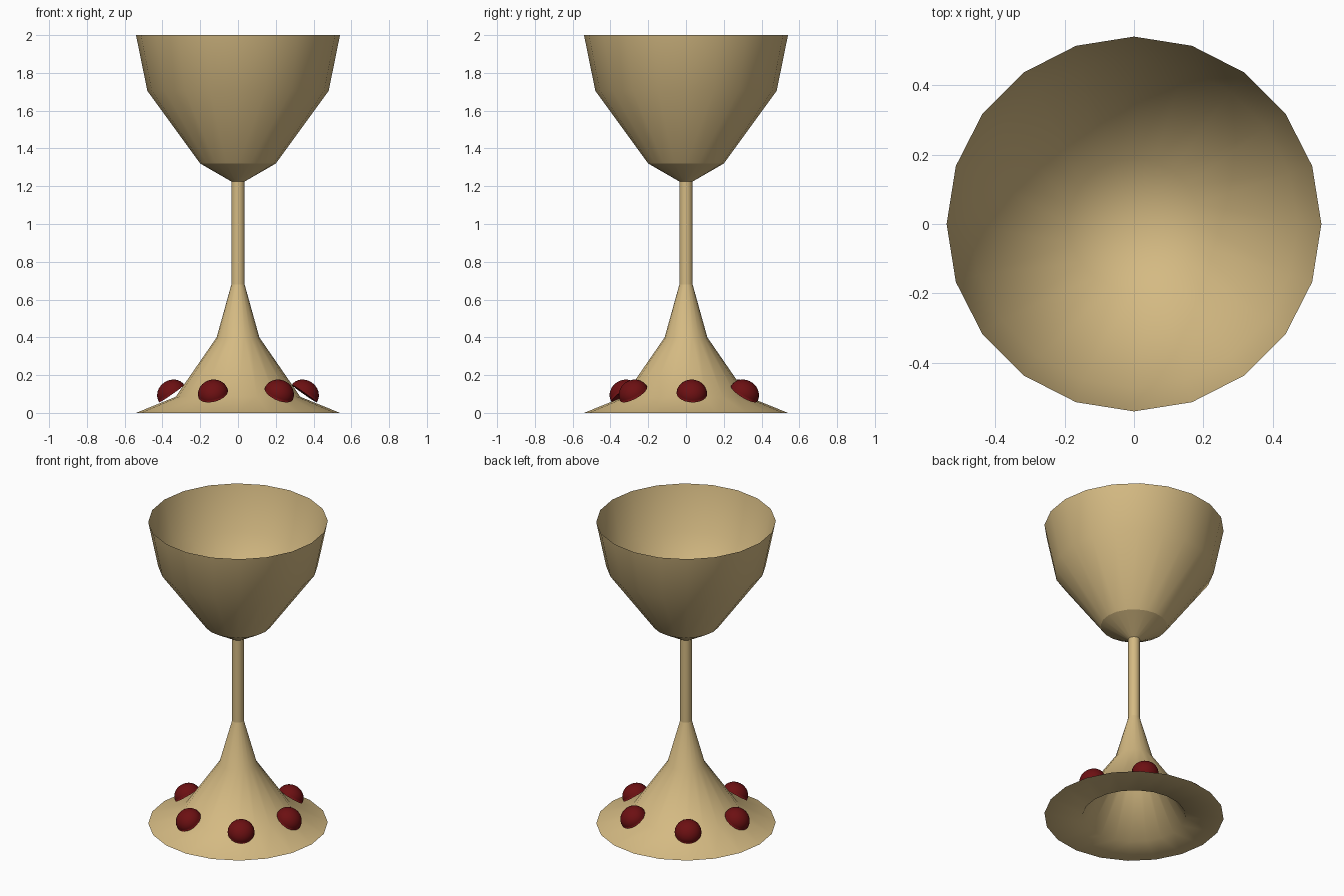
import bpy, bmesh, math
from mathutils import Matrix, Vector

if "Cube" in bpy.data.objects:
    bpy.data.objects.remove(bpy.data.objects["Cube"])

SIDES = 20


def make_material(name, rgb):
    m = bpy.data.materials.new(name)
    m.diffuse_color = (*rgb, 1.0)
    m.use_nodes = True
    m.node_tree.nodes["Principled BSDF"].inputs["Base Color"].default_value = m.diffuse_color
    return m


gold = make_material("antique_gold", (0.66, 0.49, 0.225))
ruby = make_material("ruby_red", (0.15, 0.005, 0.006))


def finish(bm, name, mat):
    for f in bm.faces:
        f.smooth = True
    me = bpy.data.meshes.new(name)
    bm.to_mesh(me)
    bm.free()
    me.materials.append(mat)
    ob = bpy.data.objects.new(name, me)
    bpy.context.collection.objects.link(ob)
    return ob


def lathe(name, profile, mat):
    """Spin (radius, z) points; bottom-up gives outward normals, top-down inward."""
    bm = bmesh.new()
    rings = [[bm.verts.new((r * math.cos(2 * math.pi * i / SIDES),
                            r * math.sin(2 * math.pi * i / SIDES), z))
              for i in range(SIDES)] for r, z in profile]
    for a, b in zip(rings, rings[1:]):
        for i in range(SIDES):
            j = (i + 1) % SIDES
            bm.faces.new((a[i], a[j], b[j], b[i]))
    # weld points that lie on the axis
    bmesh.ops.remove_doubles(bm, verts=bm.verts, dist=1e-5)
    return finish(bm, name, mat)


# Foot, stem and cup: separate shells keep the creases between them crisp
lathe("foot", [(0.54, 0), (0.33, 0.085), (0.113, 0.40), (0.035, 0.68)], gold)
lathe("stem", [(0.035, 0.68), (0.035, 1.23)], gold)
lathe("cup_underside", [(0.035, 1.225), (0.20, 1.32)], gold)
lathe("cup", [(0.20, 1.32), (0.48, 1.705), (0.54, 2.0)], gold)

# Inner surfaces of the cup and of the hollow foot
lathe("cup_lining", [(0.54, 2.0), (0.472, 1.71), (0.19, 1.335), (0, 1.30)], gold)
lathe("foot_lining", [(0, 0.64), (0.095, 0.38), (0.31, 0.0), (0.54, 0.0)], gold)


# Domed gems resting on the foot
def gem(index, angle):
    bm = bmesh.new()
    bmesh.ops.create_uvsphere(bm, u_segments=24, v_segments=16, radius=0.081)
    bmesh.ops.bisect_plane(bm, geom=bm.verts[:] + bm.edges[:] + bm.faces[:],
                           plane_co=(0, 0, 0), plane_no=(0, 0, 1), clear_inner=True)
    rim = [e for e in bm.edges if e.is_boundary]
    base = bmesh.ops.contextual_create(bm, geom=rim)["faces"]
    bmesh.ops.split_edges(bm, edges=rim)
    bmesh.ops.recalc_face_normals(bm, faces=bm.faces)
    place = (Matrix.Rotation(math.radians(angle), 4, 'Z')
             @ Matrix.Translation(Vector((0.352, 0, 0.102)))
             @ Matrix.Rotation(math.radians(35), 4, 'Y')
             @ Matrix.Diagonal((1, 1, 0.88, 1)))
    bmesh.ops.transform(bm, matrix=place, verts=bm.verts)
    finish(bm, f"gem_{index}", ruby)


for n, a in enumerate((5, 61, 127, 185, 248, 308), 1):
    gem(n, a)
